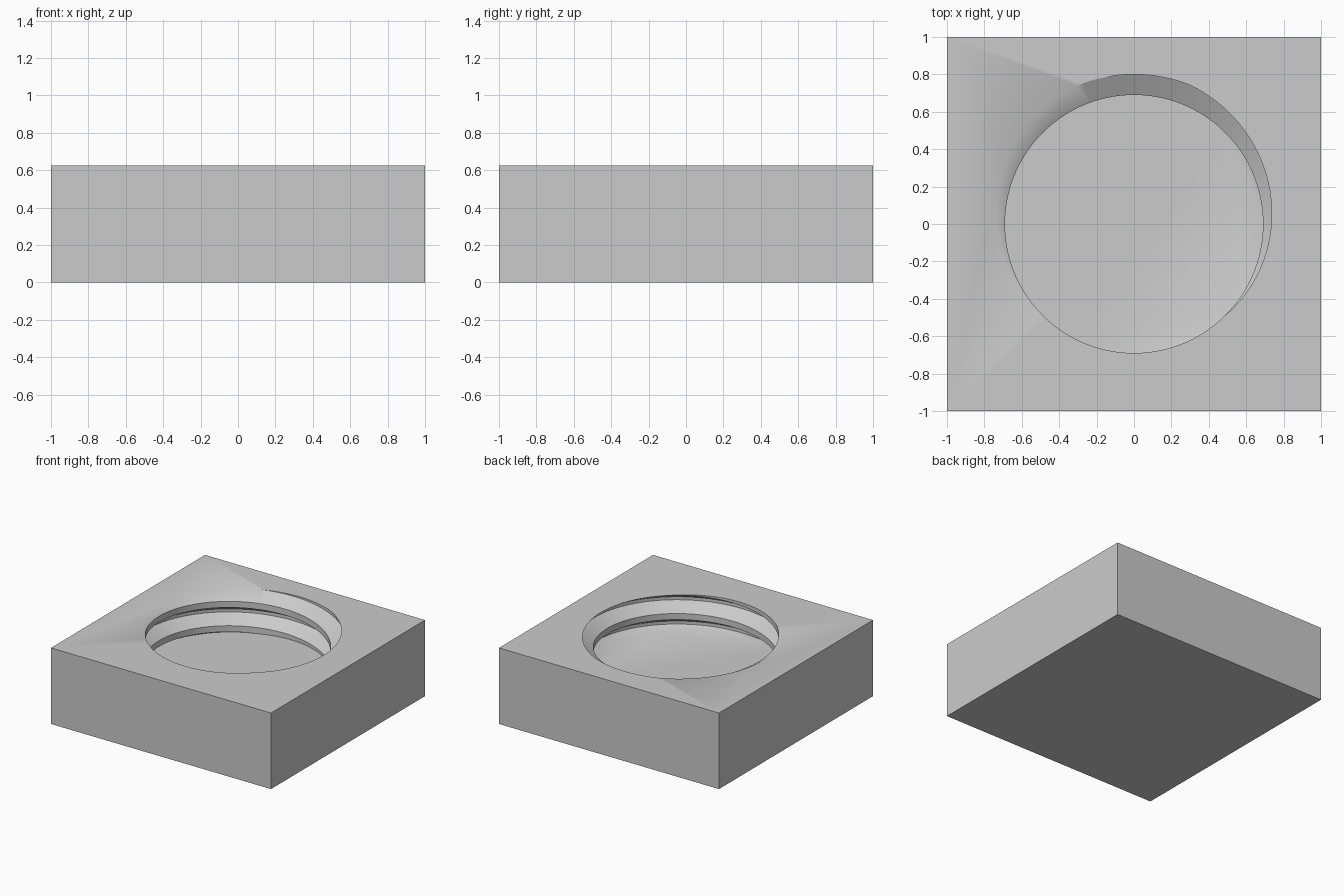
import bpy, bmesh, math
from mathutils import Vector

cube = bpy.data.objects.get("Cube")
if cube:
    bpy.data.objects.remove(cube, do_unlink=True)

HEIGHT = 0.625          # block height
FLOOR = HEIGHT / 2      # bottom of the hole
MINOR, MAJOR = 0.69, 0.80
PITCH = 0.2
COLUMNS = 144
START = math.pi / 2     # angle where the groove root meets the top face

grey = bpy.data.materials.new("light_grey")
grey.use_nodes = True
colour = (0.6, 0.6, 0.6, 1)
grey.diffuse_color = colour
grey.node_tree.nodes["Principled BSDF"].inputs["Base Color"].default_value = colour


def make_object(name, bm):
    bmesh.ops.recalc_face_normals(bm, faces=bm.faces)
    mesh = bpy.data.meshes.new(name)
    bm.to_mesh(mesh)
    bm.free()
    mesh.materials.append(grey)
    obj = bpy.data.objects.new(name, mesh)
    bpy.context.collection.objects.link(obj)
    return obj


# Square block
bm = bmesh.new()
bmesh.ops.create_cube(bm, size=1)
bmesh.ops.scale(bm, vec=(2, 2, HEIGHT), verts=bm.verts)
bmesh.ops.translate(bm, vec=(0, 0, HEIGHT / 2), verts=bm.verts)
block = make_object("threaded_block", bm)

# Thread cutter: groove profile swept along a helix, one turn per pitch
flank, root = PITCH * 5 / 16, PITCH / 16
groove = [(-root - flank, MINOR), (-root, MAJOR), (root, MAJOR), (root + flank, MINOR)]
bm = bmesh.new()
columns = []
for i in range(COLUMNS + 1):
    turn = i / COLUMNS
    angle = START + turn * math.tau
    column = []
    for k in range(-4, 3):
        for dz, r in groove:
            z = HEIGHT + (k + turn) * PITCH + dz
            column.append(bm.verts.new((r * math.cos(angle), r * math.sin(angle), z)))
    columns.append(column)
for a, b in zip(columns, columns[1:]):
    for j in range(len(a) - 1):
        bm.faces.new((a[j], b[j], b[j + 1], a[j + 1]))
bmesh.ops.remove_doubles(bm, verts=bm.verts, dist=1e-5)

# Trim the cutter flat at the floor and just above the block, then cap it
for z, direction in ((FLOOR, -1), (HEIGHT + 0.07, 1)):
    bmesh.ops.bisect_plane(bm, geom=bm.verts[:] + bm.edges[:] + bm.faces[:], dist=1e-6,
                           plane_co=Vector((0, 0, z)), plane_no=Vector((0, 0, direction)),
                           clear_outer=True)
    rim = [e for e in bm.edges if e.is_boundary
           and all(abs(v.co.z - z) < 1e-4 for v in e.verts)]
    bmesh.ops.edgeloop_fill(bm, edges=rim)
cutter = make_object("thread_cutter", bm)
cutter.hide_render = True

# Cut the threaded hole
cut = block.modifiers.new("threaded_hole", 'BOOLEAN')
cut.operation = 'DIFFERENCE'
cut.solver = 'EXACT'
cut.object = cutter
bpy.ops.object.select_all(action='DESELECT')
block.select_set(True)
bpy.context.view_layer.objects.active = block
bpy.ops.object.modifier_apply(modifier=cut.name)
bpy.data.objects.remove(cutter, do_unlink=True)
bpy.ops.object.shade_smooth_by_angle(angle=math.radians(30))
